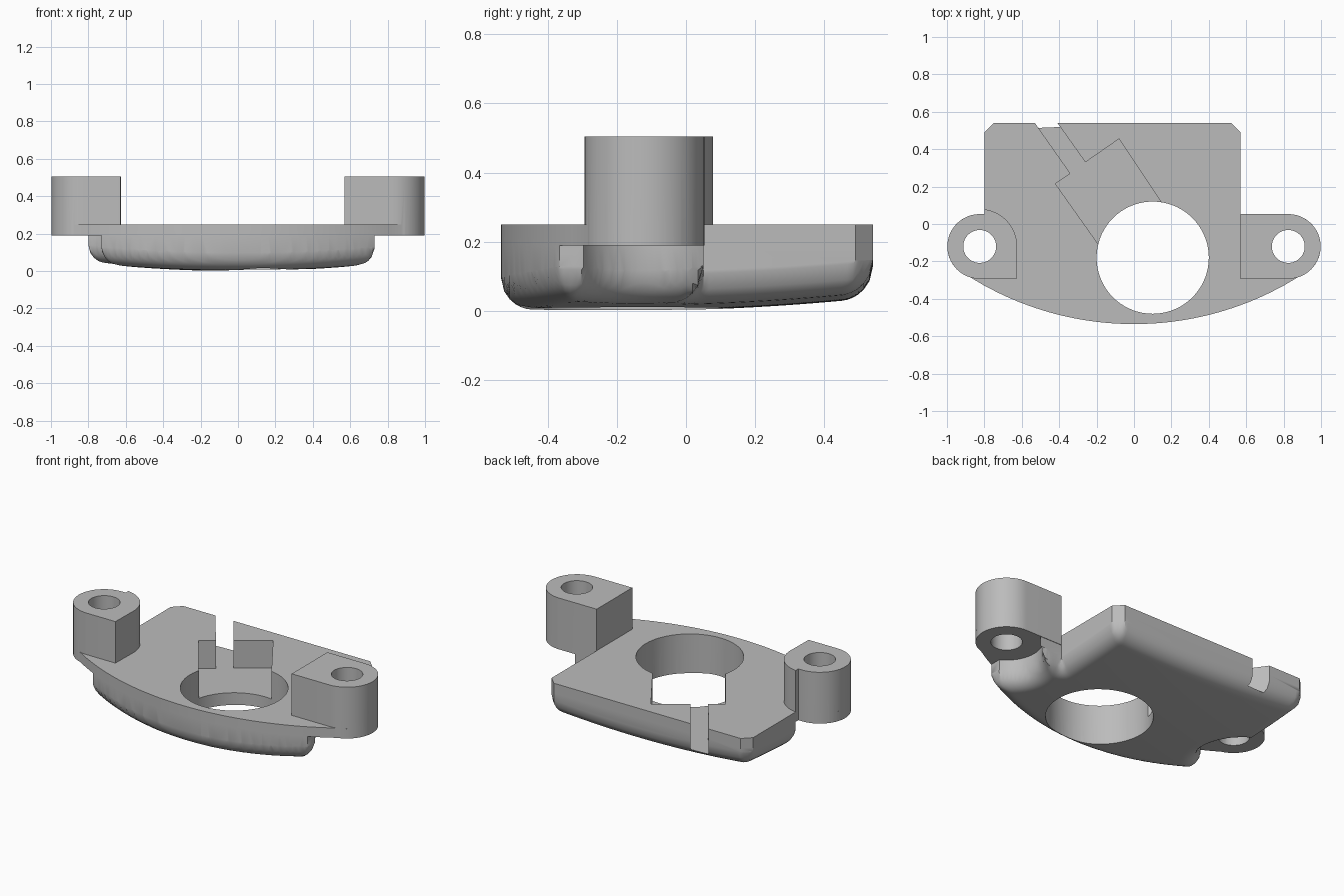
import bpy, bmesh, math
from mathutils import Vector
from mathutils.geometry import intersect_point_line

cube = bpy.data.objects.get("Cube")
if cube:
    bpy.data.objects.remove(cube)

grey = bpy.data.materials.new("plain_grey")
grey.use_nodes = True
colour = (0.5, 0.5, 0.5, 1)
grey.diffuse_color = colour
grey.node_tree.nodes["Principled BSDF"].inputs["Base Color"].default_value = colour

EAR_X, EAR_Y, EAR_R, CLEAR_R = 0.825, -0.12, 0.173, 0.2
UNDER, TOP, EAR_TOP = 0.19, 0.25, 0.505
BACK, FRONT, FILLET = 0.54, -0.535, 0.09


def arc(cx, cy, r, a, b, n=24):
    """Points on a circle from angle a to angle b, in degrees."""
    angles = [math.radians(a + (b - a) * i / n) for i in range(n + 1)]
    return [(cx + r * math.cos(t), cy + r * math.sin(t)) for t in angles]


def front_curve(x, radius=1.66):
    return x, FRONT + radius - math.sqrt(radius ** 2 - x * x)


def prism(name, outline, z0, z1):
    """Closed upright prism from a counter-clockwise outline."""
    bm = bmesh.new()
    base = bm.faces.new([bm.verts.new((x, y, z0)) for x, y in outline])
    up = bmesh.ops.extrude_face_region(bm, geom=[base], use_keep_orig=True)
    for item in up["geom"]:
        if isinstance(item, bmesh.types.BMVert):
            item.co.z = z1
    bmesh.ops.recalc_face_normals(bm, faces=bm.faces)
    mesh = bpy.data.meshes.new(name)
    bm.to_mesh(mesh)
    bm.free()
    mesh.materials.append(grey)
    obj = bpy.data.objects.new(name, mesh)
    bpy.context.collection.objects.link(obj)
    return obj


def round_underside(obj, outline, step=0.016):
    """Fine grid on the bottom, raised to a shallow dome with a filleted rim."""
    bm = bmesh.new()
    bm.from_mesh(obj.data)
    face = min(bm.faces, key=lambda f: f.calc_center_median().z)
    geom = [face] + list(face.edges) + list(face.verts)
    for axis, low, high in ((Vector((1, 0, 0)), -0.8, 0.75), (Vector((0, 1, 0)), FRONT, BACK)):
        at = low + step * 0.6
        while at < high:
            geom = bmesh.ops.bisect_plane(bm, geom=geom, dist=1e-5,
                                          plane_co=axis * at, plane_no=axis)["geom"]
            at += step
    rim = [Vector((x, y, 0)) for x, y in outline]
    sides = list(zip(rim, rim[1:] + rim[:1]))
    for v in bm.verts:
        if v.co.z > 0.01:
            continue
        gap = FILLET
        for a, b in sides:
            p, t = intersect_point_line(v.co, a, b)
            p = a.lerp(b, min(max(t, 0), 1))
            gap = min(gap, (v.co - p).length)
        dome = (v.co.x ** 2 + (v.co.y + 0.2) ** 2) * 0.07
        v.co.z = dome + FILLET - math.sqrt(max(FILLET ** 2 - (FILLET - gap) ** 2, 0))
    bm.to_mesh(obj.data)
    bm.free()


def combine(body, part, operation):
    mod = body.modifiers.new(part.name, "BOOLEAN")
    mod.object, mod.operation, mod.solver = part, operation, "EXACT"
    bpy.context.view_layer.objects.active = body
    bpy.ops.object.modifier_apply(modifier=mod.name)
    bpy.data.objects.remove(part)


# Shared outline pieces
front = [front_curve(-0.73 + 1.46 * i / 36) for i in range(37)]
back = [(0.57, 0.05), (0.57, BACK - 0.05), (0.52, BACK), (-0.75, BACK), (-0.8, BACK - 0.05)]

# Lower body, hollowed around both fixing holes
side = math.degrees(math.acos((EAR_X - 0.73) / CLEAR_R))
rear = math.degrees(math.asin((0.05 - EAR_Y) / CLEAR_R))
wall = math.degrees(math.acos((EAR_X - 0.8) / CLEAR_R))
lower = (front + arc(EAR_X, EAR_Y, CLEAR_R, 180 + side, 180 - rear) + back
         + arc(-EAR_X, EAR_Y, CLEAR_R, wall, -side))
body = prism("bracket_body", lower, 0, UNDER + 0.03)
round_underside(body, lower)

# Flange with the two rounded ends
flange_outline = ([front_curve(-0.88), front_curve(-0.8)] + front
                  + [front_curve(0.8), front_curve(0.88)]
                  + arc(EAR_X, EAR_Y, EAR_R, -68, 90) + back
                  + [(-0.8, EAR_Y + EAR_R)] + arc(-EAR_X, EAR_Y, EAR_R, 90, 248))
combine(body, prism("flange", flange_outline, UNDER, TOP), "UNION")

# Raised ears
ear_front = EAR_Y - EAR_R
left_ear = arc(EAR_X, EAR_Y, EAR_R, -90, 90) + [(0.57, EAR_Y + EAR_R), (0.57, ear_front)]
right_ear = (arc(-EAR_X, EAR_Y, EAR_R, 90, 270) + [(-0.628, ear_front)]
             + arc(-EAR_X, EAR_Y, CLEAR_R, 0, wall) + [(-0.8, EAR_Y + EAR_R)])
for name, outline in (("left_ear", left_ear), ("right_ear", right_ear)):
    combine(body, prism(name, outline, UNDER, EAR_TOP), "UNION")

# Stepped slot running from the back edge into the bore
slot = [(-0.60, 0.64), (-0.34, 0.27), (-0.42, 0.215), (-0.14, -0.18),
        (0.19, 0.05), (-0.08, 0.455), (-0.26, 0.33), (-0.48, 0.64)]
combine(body, prism("slot_cutter", slot, 0.08, 0.4), "DIFFERENCE")

# Main bore and fixing holes
for name, x, y, r, n in (("bore", 0.1, -0.18, 0.3, 72), ("left_hole", EAR_X, EAR_Y, 0.088, 40),
                         ("right_hole", -EAR_X, EAR_Y, 0.088, 40)):
    combine(body, prism(name, arc(x, y, r, 0, 360, n)[:-1], -0.2, 0.7), "DIFFERENCE")

# Smooth curves, crisp edges
bpy.ops.object.select_all(action="DESELECT")
body.select_set(True)
bpy.context.view_layer.objects.active = body
bpy.ops.object.shade_smooth_by_angle(angle=math.radians(38))
